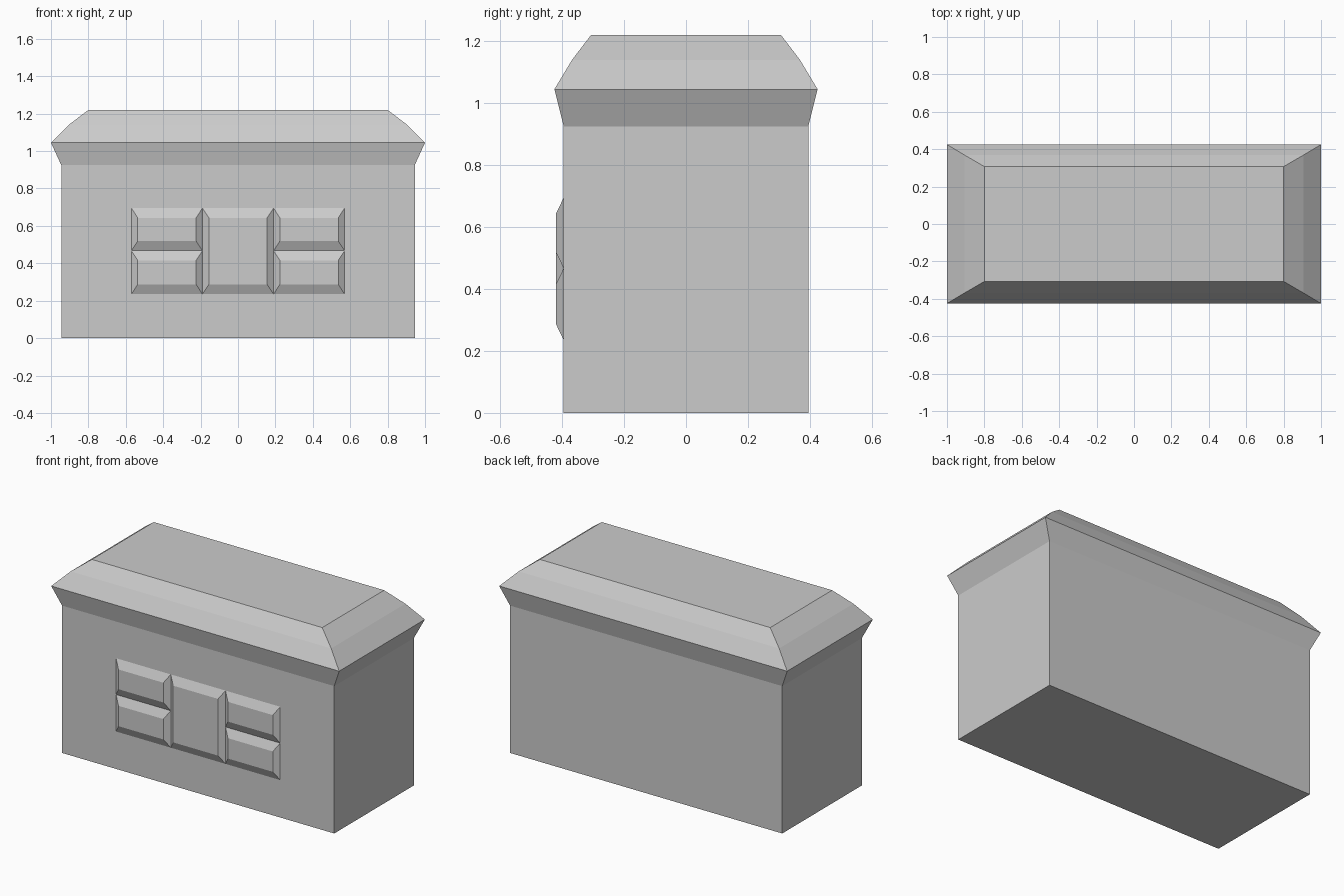
import bpy, bmesh

if "Cube" in bpy.data.objects:
    bpy.data.objects.remove(bpy.data.objects["Cube"])


def loft(name, rings, cap_start=True):
    """Flat-shaded solid through successive four-cornered rings."""
    bm = bmesh.new()
    loops = [[bm.verts.new(p) for p in ring] for ring in rings]
    for a, b in zip(loops, loops[1:]):
        for i in range(4):
            j = (i + 1) % 4
            bm.faces.new((a[i], a[j], b[j], b[i]))
    if cap_start:
        bm.faces.new(loops[0][::-1])
    bm.faces.new(loops[-1])
    mesh = bpy.data.meshes.new(name)
    bm.to_mesh(mesh)
    bm.free()
    obj = bpy.data.objects.new(name, mesh)
    bpy.context.collection.objects.link(obj)
    return obj


def level(hx, hy, z):
    return [(-hx, -hy, z), (hx, -hy, z), (hx, hy, z), (-hx, hy, z)]


def upright(x0, x1, z0, z1, y):
    return [(x0, y, z0), (x1, y, z0), (x1, y, z1), (x0, y, z1)]


# Box body with flared rim and hipped lid: half width, half depth, height
PROFILE = [(0.945, 0.395, 0), (0.945, 0.395, 0.925), (1.0, 0.425, 1.045),
           (0.905, 0.368, 1.14), (0.80, 0.307, 1.22)]
loft("chest_body", [level(*p) for p in PROFILE])


# Raised bevelled panels on the front wall
def panel(name, x0, x1, z0, z1):
    dx, dz = 0.034, 0.052
    loft(name, [upright(x0, x1, z0, z1, -0.395),
                upright(x0 + dx, x1 - dx, z0 + dz, z1 - dz, -0.42)],
         cap_start=False)


panel("centre_panel", -0.19, 0.19, 0.235, 0.695)
for side, x0 in (("left", -0.57), ("right", 0.19)):
    for row, z0, z1 in (("lower", 0.235, 0.467), ("upper", 0.467, 0.695)):
        panel(f"{side}_{row}_panel", x0, x0 + 0.38, z0, z1)
